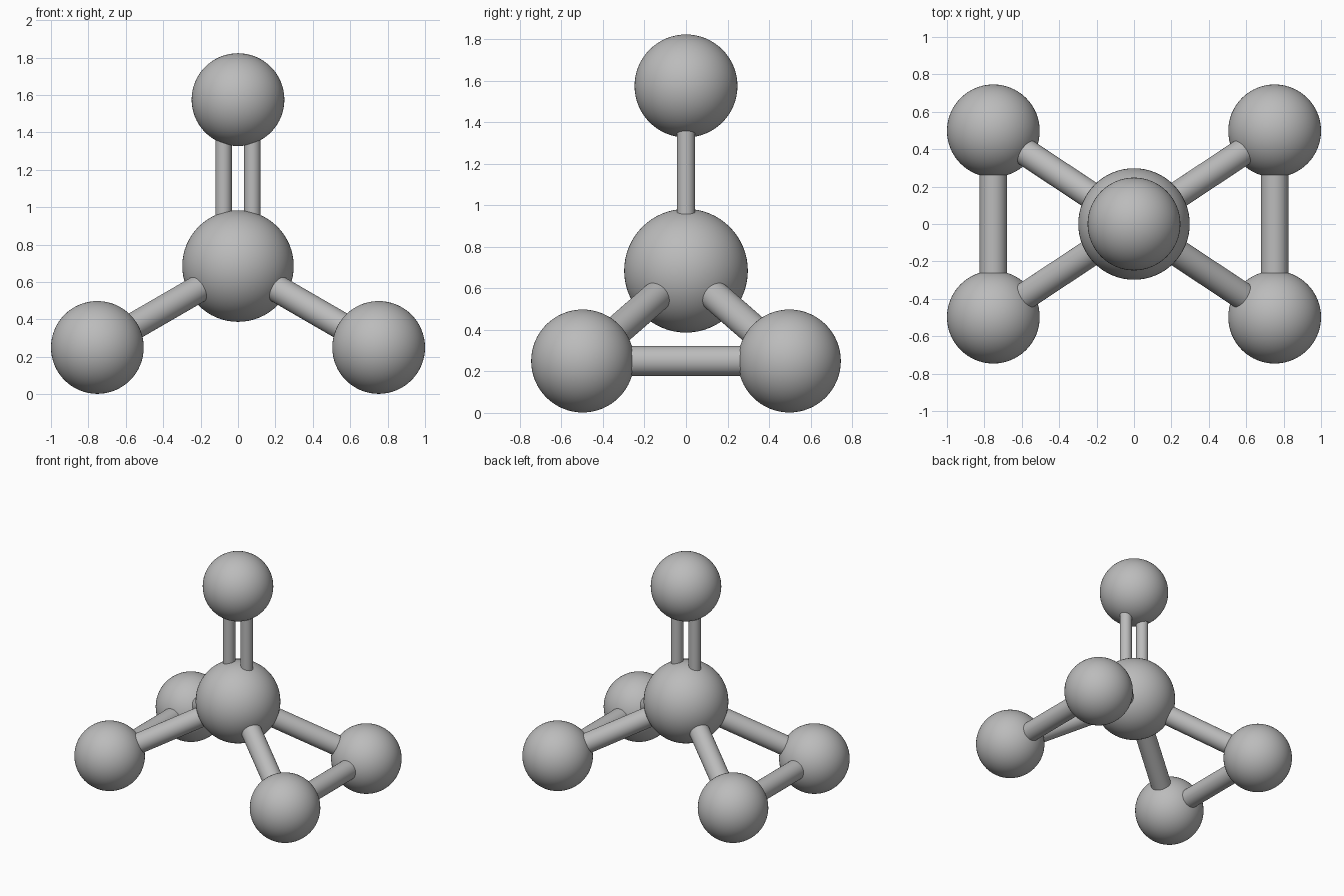
import bpy
from mathutils import Vector

cube = bpy.data.objects.get("Cube")
if cube:
    bpy.data.objects.remove(cube, do_unlink=True)

grey = bpy.data.materials.new("mid_grey")
grey.use_nodes = True
colour = (0.5, 0.5, 0.5, 1)
grey.diffuse_color = colour
grey.node_tree.nodes["Principled BSDF"].inputs["Base Color"].default_value = colour


def finish(name):
    obj = bpy.context.object
    obj.name = name
    obj.data.materials.append(grey)
    bpy.ops.object.shade_smooth_by_angle()


def ball(name, centre, radius):
    bpy.ops.mesh.primitive_uv_sphere_add(segments=64, ring_count=32, radius=radius, location=centre)
    finish(name)


def rod(name, start, end, radius):
    a, b = Vector(start), Vector(end)
    bpy.ops.mesh.primitive_cylinder_add(
        vertices=48, radius=radius, depth=(b - a).length, location=(a + b) / 2,
        rotation=(b - a).to_track_quat('Z', 'Y').to_euler())
    finish(name)


SMALL, LARGE, ROD, THIN_ROD = 0.248, 0.298, 0.073, 0.044
centre, top = (0, 0, 0.685), (0, 0, 1.575)

# Central and top balls
ball("centre_ball", centre, LARGE)
ball("top_ball", top, SMALL)

for side, sx in (("left", 1), ("right", -1)):
    # Pair of thin upright rods
    x = sx * 0.077
    rod(f"{side}_upright_rod", (x, 0, centre[2]), (x, 0, top[2]), THIN_ROD)
    # Lower balls with sloping rods to the centre
    corners = []
    for end, sy in (("front", -1), ("back", 1)):
        corner = (sx * 0.752, sy * 0.498, 0.25)
        corners.append(corner)
        ball(f"{end}_{side}_ball", corner, SMALL)
        rod(f"{end}_{side}_sloping_rod", centre, corner, ROD)
    # Rod joining front and back balls
    rod(f"{side}_cross_rod", *corners, ROD)
